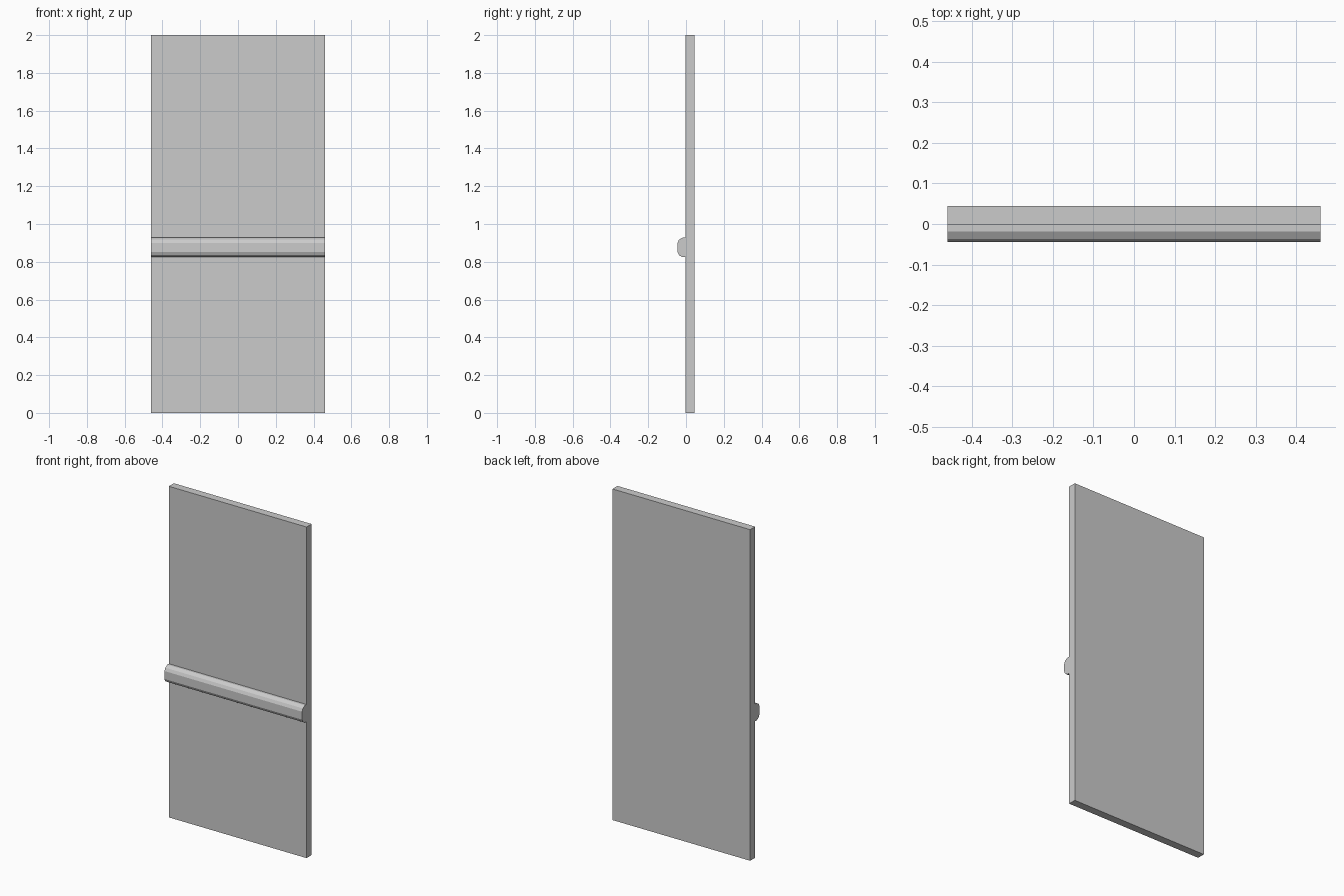
import bpy
import bmesh

default = bpy.data.objects.get("Cube")
if default:
    bpy.data.objects.remove(default, do_unlink=True)

grey = bpy.data.materials.new("light_grey")
grey.use_nodes = True
colour = (0.6, 0.6, 0.6, 1)
grey.diffuse_color = colour
grey.node_tree.nodes["Principled BSDF"].inputs["Base Color"].default_value = colour

HALF_WIDTH = 0.46


def extrude_profile(name, profile):
    """Sweep a (y, z) outline across the full width."""
    bm = bmesh.new()
    face = bm.faces.new([bm.verts.new((-HALF_WIDTH, y, z)) for y, z in profile])
    swept = bmesh.ops.extrude_face_region(bm, geom=[face])
    verts = [v for v in swept["geom"] if isinstance(v, bmesh.types.BMVert)]
    bmesh.ops.translate(bm, verts=verts, vec=(2 * HALF_WIDTH, 0, 0))
    bmesh.ops.recalc_face_normals(bm, faces=bm.faces)
    mesh = bpy.data.meshes.new(name)
    bm.to_mesh(mesh)
    bm.free()
    mesh.materials.append(grey)
    obj = bpy.data.objects.new(name, mesh)
    bpy.context.collection.objects.link(obj)
    return obj


# Flat upright panel
BACK, FACE = 0.045, -0.003
extrude_profile("panel", [(FACE, 0), (BACK, 0), (BACK, 2), (FACE, 2)])

# Horizontal rail with faceted, rounded front corners
RAIL_Z = 0.876
upper = [(FACE, 0.052), (-0.018, 0.052), (-0.037, 0.041), (-0.045, 0.024)]
outline = [(y, RAIL_Z + h) for y, h in upper]
outline += [(y, RAIL_Z - h) for y, h in reversed(upper)]
extrude_profile("rail", outline)
